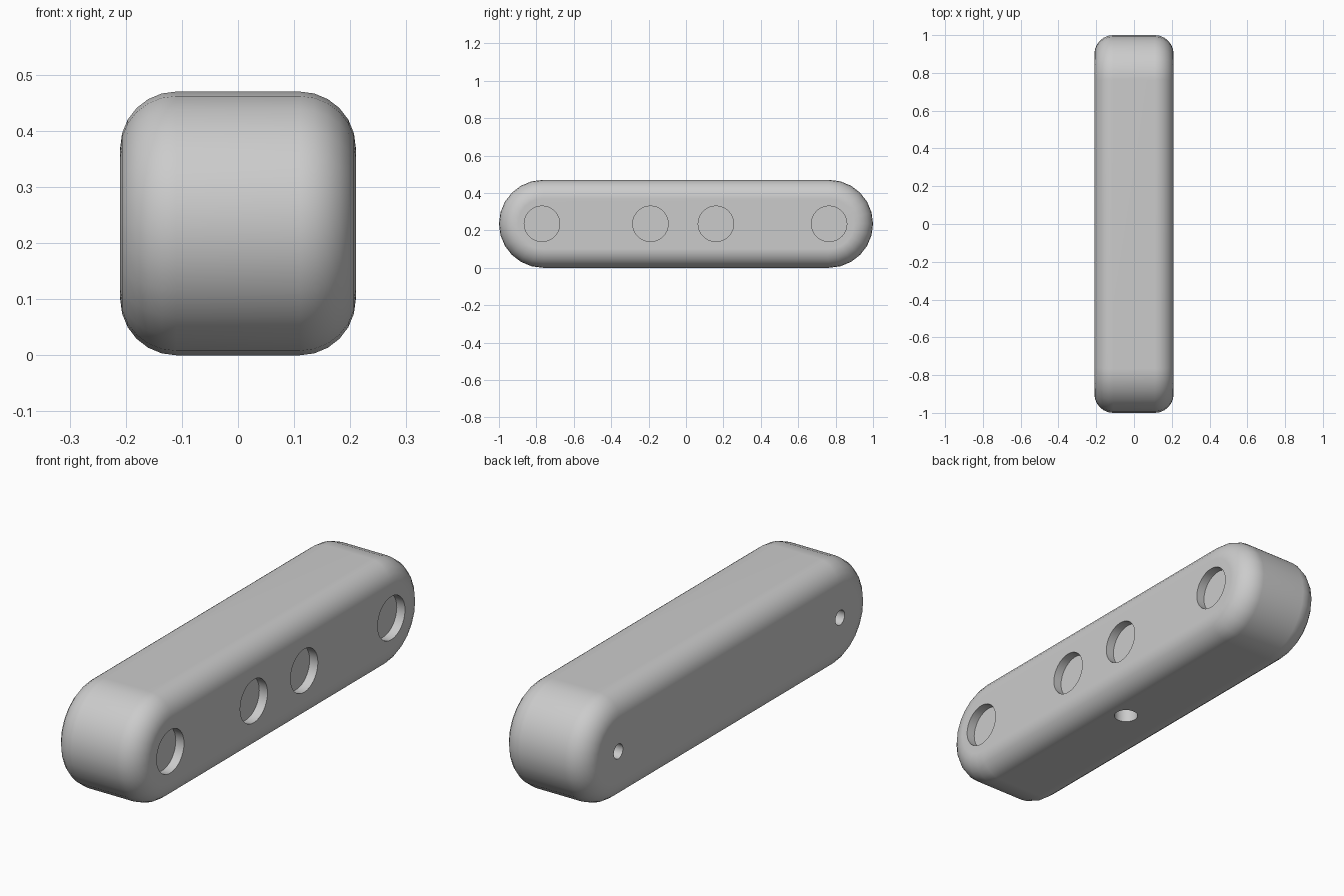
import bpy, bmesh, math
from mathutils import Matrix, Vector

cube = bpy.data.objects.get("Cube")
if cube:
    bpy.data.objects.remove(cube, do_unlink=True)

HALF_W, R, HALF_L, ROUND = 0.21, 0.235, 1.0, 0.1
SEGS = 12


def material(name, rgb):
    m = bpy.data.materials.new(name)
    m.use_nodes = True
    m.diffuse_color = (*rgb, 1)
    m.node_tree.nodes["Principled BSDF"].inputs["Base Color"].default_value = (*rgb, 1)
    return m


def make_object(name, bm):
    bmesh.ops.recalc_face_normals(bm, faces=bm.faces)
    mesh = bpy.data.meshes.new(name)
    bm.to_mesh(mesh)
    bm.free()
    obj = bpy.data.objects.new(name, mesh)
    bpy.context.collection.objects.link(obj)
    return obj


# Bar: a round-ended profile extruded across x, with both rims rounded over
bm = bmesh.new()
profile = []
for end in (1, -1):
    for i in range(SEGS + 1):
        a = math.pi * i / SEGS - math.pi / 2
        profile.append(bm.verts.new((-HALF_W, end * (HALF_L - R + R * math.cos(a)),
                                     R + end * R * math.sin(a))))
cap = bm.faces.new(profile)
new = bmesh.ops.extrude_face_region(bm, geom=[cap], use_keep_orig=True)["geom"]
bmesh.ops.translate(bm, vec=(2 * HALF_W, 0, 0),
                    verts=[g for g in new if isinstance(g, bmesh.types.BMVert)])
rims = [e for e in bm.edges if abs(e.verts[0].co.x - e.verts[1].co.x) < 1e-5]
bmesh.ops.bevel(bm, geom=rims, offset=ROUND, segments=6, profile=0.5,
                affect='EDGES', clamp_overlap=True)
bar = make_object("bar_body", bm)
bar.data.materials.append(material("light grey", (0.6, 0.6, 0.6)))


# Holes: (centre on the surface, inward direction, radius, depth)
holes = [((HALF_W, y, R), (-1, 0, 0), 0.095, 0.04) for y in (-0.77, -0.19, 0.16, 0.765)]
holes += [((-HALF_W, y, R), (1, 0, 0), 0.032, 0.12) for y in (-0.77, 0.77)]
holes += [((0.045, 0, 0), (0, 0, 1), 0.05, 0.15)]

bm = bmesh.new()
for centre, inward, radius, depth in holes:
    d = Vector(inward)
    turn = d.to_track_quat('Z', 'Y').to_matrix().to_4x4()
    bmesh.ops.create_cone(bm, cap_ends=True, segments=32, radius1=radius, radius2=radius,
                          depth=2 * depth, matrix=Matrix.Translation(centre) @ turn)
cutter = make_object("hole_cutter", bm)
cutter.hide_render = True

cut = bar.modifiers.new("holes", 'BOOLEAN')
cut.operation, cut.solver, cut.object = 'DIFFERENCE', 'EXACT', cutter
bpy.ops.object.select_all(action='DESELECT')
bar.select_set(True)
bpy.context.view_layer.objects.active = bar
bpy.ops.object.modifier_apply(modifier=cut.name)
bpy.data.objects.remove(cutter, do_unlink=True)

# Smooth rounding with flat sides and crisp hole rims
bpy.ops.object.shade_smooth_by_angle(angle=math.radians(30))
weighted = bar.modifiers.new("flat_sides", 'WEIGHTED_NORMAL')
weighted.keep_sharp = True
